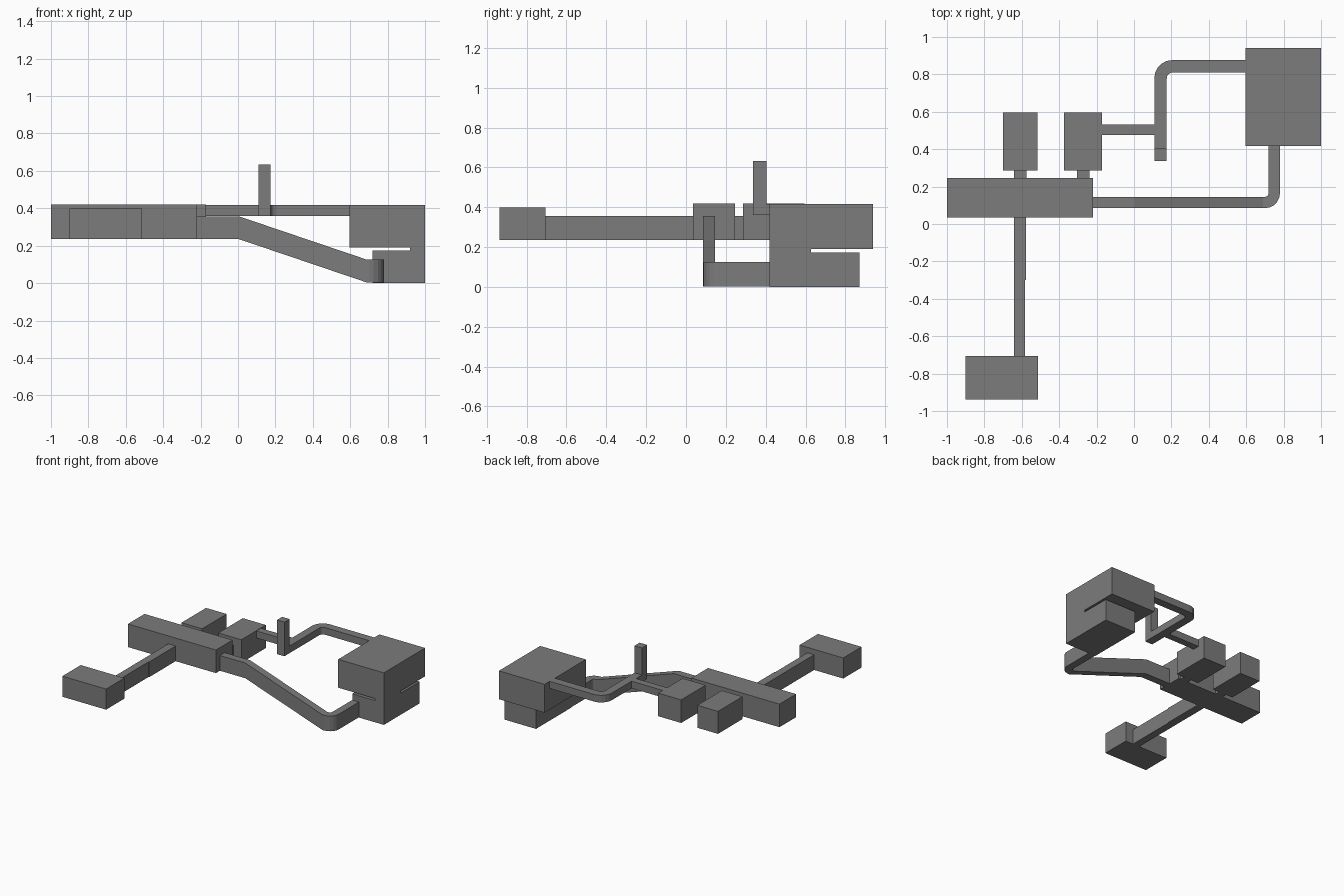
import bpy, bmesh, math
from mathutils import Vector

if "Cube" in bpy.data.objects:
    bpy.data.objects.remove(bpy.data.objects["Cube"])

grey = bpy.data.materials.new("plain grey")
grey.diffuse_color = (0.2, 0.2, 0.2, 1)
grey.use_nodes = True
grey.node_tree.nodes["Principled BSDF"].inputs["Base Color"].default_value = grey.diffuse_color


def finish(name, bm):
    bmesh.ops.recalc_face_normals(bm, faces=bm.faces)
    mesh = bpy.data.meshes.new(name)
    bm.to_mesh(mesh)
    bm.free()
    mesh.materials.append(grey)
    obj = bpy.data.objects.new(name, mesh)
    bpy.context.collection.objects.link(obj)
    return obj


def box(name, x, y, z):
    """Box from (min, max) ranges."""
    bm = bmesh.new()
    bmesh.ops.create_cube(bm, size=1)
    for v in bm.verts:
        v.co = [r[0] + (c + 0.5) * (r[1] - r[0]) for c, r in zip(v.co, (x, y, z))]
    return finish(name, bm)


def passage(name, path, width, height):
    """Rectangular tunnel; path points are (x, y, floor z), mitred in plan."""
    bm = bmesh.new()
    pts = [Vector(p) for p in path]
    rings = []
    for i, p in enumerate(pts):
        dirs = []
        if i > 0:
            dirs.append((p - pts[i - 1]).xy.normalized())
        if i < len(pts) - 1:
            dirs.append((pts[i + 1] - p).xy.normalized())
        t = sum(dirs, Vector((0, 0))).normalized()
        side = Vector((-t.y, t.x, 0)) * (width / 2 / t.dot(dirs[0]))
        up = Vector((0, 0, height))
        rings.append([bm.verts.new(c) for c in
                      (p - side, p + side, p + side + up, p - side + up)])
    for a, b in zip(rings, rings[1:]):
        for k in range(4):
            bm.faces.new((a[k], a[(k + 1) % 4], b[(k + 1) % 4], b[k]))
    bm.faces.new(rings[0])
    bm.faces.new(rings[-1])
    return finish(name, bm)


def bend(cx, cy, r, start, end, z, steps=5):
    """Quarter-turn path points."""
    out = []
    for i in range(steps + 1):
        a = math.radians(start + (end - start) * i / steps)
        out.append((cx + r * math.cos(a), cy + r * math.sin(a), z))
    return out


F = 0.235  # floor of the middle level

# Rooms on the middle level
box("main_hall", (-1, -0.22), (0.035, 0.245), (F, 0.42))
box("south_room", (-0.9, -0.513), (-0.937, -0.705), (F, 0.4))
box("north_room_left", (-0.7, -0.517), (0.285, 0.595), (F, 0.415))
box("north_room_right", (-0.374, -0.17), (0.285, 0.595), (F, 0.42))

# Straight corridors joining them
box("south_corridor_near", (-0.642, -0.577), (-0.3, 0.035), (F, 0.357))
box("south_corridor_far", (-0.642, -0.582), (-0.705, -0.3), (F, 0.357))
for side, x in (("left", -0.608), ("right", -0.272)):
    box("north_doorway_" + side, (x - 0.033, x + 0.033), (0.245, 0.285), (F, 0.357))

# Sloping passage down to the lower room
passage("sloping_passage",
        [(-0.22, 0.115, F), (0.005, 0.115, F), (0.69, 0.115, 0.003)]
        + bend(0.70, 0.165, 0.05, -90, 0, 0.003) + [(0.75, 0.42, 0.003)],
        0.06, 0.122)

# High passage with a chimney shaft
passage("high_passage",
        [(0.142, 0.337, 0.36)] + bend(0.205, 0.78, 0.063, 180, 90, 0.36)
        + [(0.597, 0.843, 0.36)], 0.066, 0.057)
box("high_side_passage", (-0.17, 0.11), (0.477, 0.533), (0.36, 0.417))
box("chimney_shaft", (0.109, 0.175), (0.337, 0.403), (0.36, 0.633))

# Two-storey room with a stair link between the floors
box("upper_room", (0.595, 1), (0.418, 0.94), (0.19, 0.417))
box("lower_room", (0.72, 1), (0.418, 0.87), (0, 0.174))
box("floor_link", (0.92, 1), (0.418, 0.628), (0.174, 0.19))
